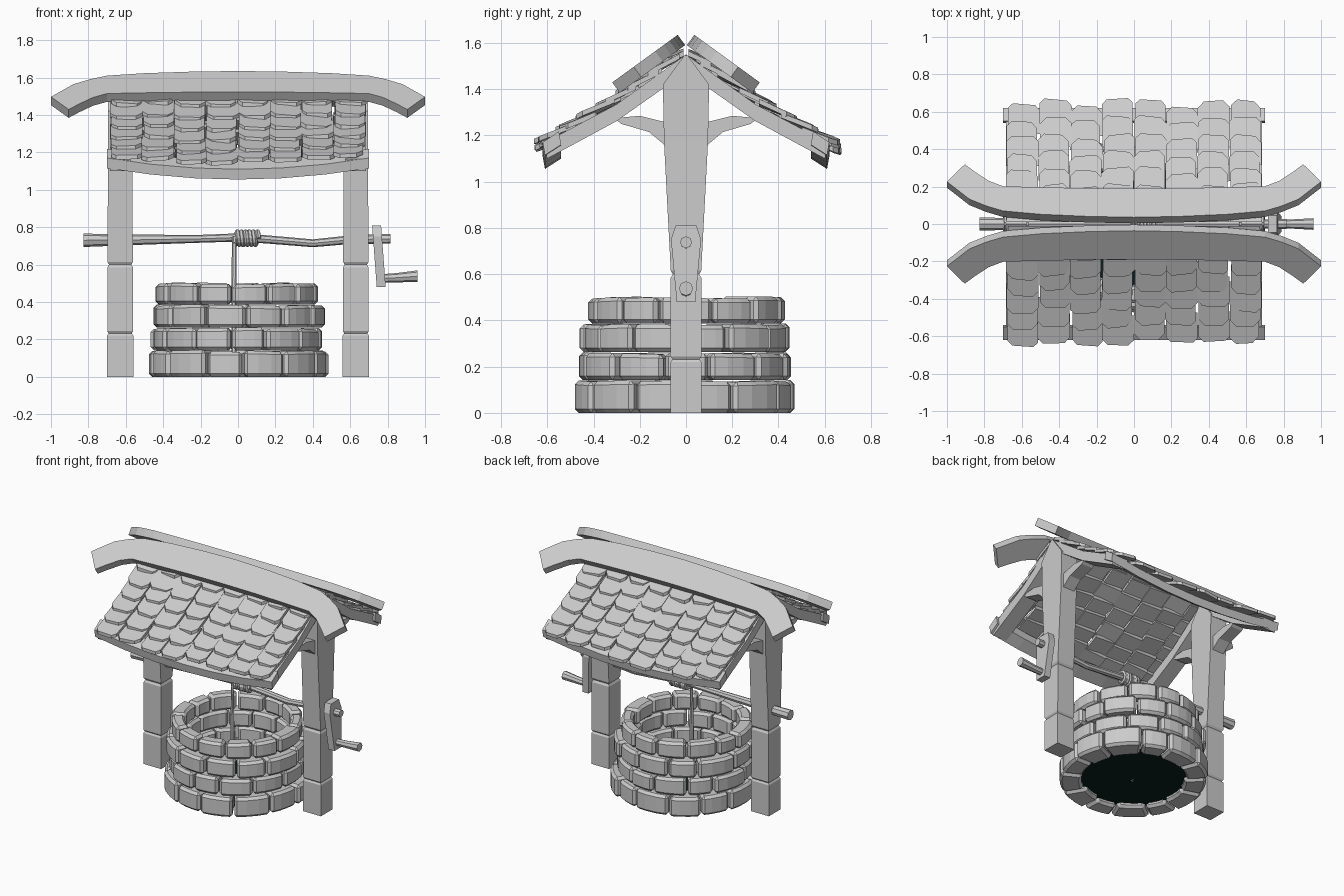
import bpy, bmesh, math, random
from math import sin, cos, pi

random.seed(7)
jit = lambda a: random.uniform(-a, a)

if "Cube" in bpy.data.objects:
    bpy.data.objects.remove(bpy.data.objects["Cube"], do_unlink=True)


def material(name, rgb):
    m = bpy.data.materials.new(name)
    m.use_nodes = True
    m.diffuse_color = (*rgb, 1)
    node = m.node_tree.nodes["Principled BSDF"]
    node.inputs["Base Color"].default_value = (*rgb, 1)
    node.inputs["Roughness"].default_value = 0.9
    return m


grey = material("plain_grey", (0.6, 0.6, 0.6))
dark = material("dark_water", (0.003, 0.012, 0.012))


def loft(bm, rings):
    """Skin a row of equal rings and cap both ends."""
    loops = [[bm.verts.new(p) for p in ring] for ring in rings]
    n = len(loops[0])
    for a, b in zip(loops, loops[1:]):
        for i in range(n):
            bm.faces.new((a[i], a[(i + 1) % n], b[(i + 1) % n], b[i]))
    bm.faces.new(loops[0][::-1])
    bm.faces.new(loops[-1])


def finish(name, bm, mat=grey, bevel=0):
    bmesh.ops.recalc_face_normals(bm, faces=bm.faces[:])
    me = bpy.data.meshes.new(name)
    bm.to_mesh(me)
    bm.free()
    me.materials.append(mat)
    ob = bpy.data.objects.new(name, me)
    bpy.context.collection.objects.link(ob)
    if bevel:
        mod = ob.modifiers.new("worn_edges", "BEVEL")
        mod.width = bevel
        mod.segments = 1
        mod.limit_method = "ANGLE"
        mod.angle_limit = math.radians(35)
    return ob


def tube(bm, path, sides=8):
    """Rod running along x: path holds (x, y, z, radius)."""
    loft(bm, [[(x, y + r * cos(2 * pi * k / sides), z + r * sin(2 * pi * k / sides))
               for k in range(sides)] for x, y, z, r in path])


# Stone ring: four courses of worn curved blocks
bm = bmesh.new()
levels = [0, 0.14, 0.262, 0.385, 0.5]
radii = [0.478, 0.457, 0.455, 0.43]
COUNT, SEGS = 13, 3
for row, radius in enumerate(radii):
    step = 2 * pi / COUNT
    cuts = [(i + row * 0.5) * step + jit(0.07) for i in range(COUNT)]
    cuts.append(cuts[0] + 2 * pi)
    for a0, a1 in zip(cuts, cuts[1:]):
        ro, ri = radius + jit(0.012), 0.335 + jit(0.012)
        z0 = levels[row] + (0.002 if row else 0)
        z1 = levels[row + 1] - 0.002 + jit(0.005)
        tilt = jit(0.006)
        rings = []
        for k in range(SEGS + 1):
            a = a0 + 0.012 + (a1 - a0 - 0.024) * k / SEGS
            top = z1 + tilt * (k / SEGS - 0.5)
            rings.append([(r * cos(a), r * sin(a), z) for r, z in
                          ((ri, z0), (ro, z0), (ro, top), (ri, top))])
        loft(bm, rings)
finish("stone_ring", bm, bevel=0.017)

# Dark water disc
bm = bmesh.new()
bmesh.ops.create_circle(bm, cap_ends=True, segments=32, radius=0.37)
bmesh.ops.translate(bm, verts=bm.verts[:], vec=(0, 0, 0.03))
finish("water", bm, dark)

# Posts with grooves (height, half depth, half width), plus gable frames
post = [(0, .066, .07), (.22, .066, .07), (.232, .058, .062), (.244, .066, .069),
        (.585, .066, .068), (.6, .057, .06), (.615, .066, .068), (1.17, .095, .065),
        (1.42, .1, .065), (1.545, .008, .065)]
rafter = [(0, 1.55), (.3, 1.335), (.62, 1.165), (.6, 1.1), (.3, 1.262), (.09, 1.41), (0, 1.47)]
brace = [(.07, 1.14), (.08, 1.255), (.2, 1.285), (.31, 1.275), (.28, 1.25), (.16, 1.215)]
for side, label in ((1, "left"), (-1, "right")):
    cx = side * 0.63
    bm = bmesh.new()
    loft(bm, [[(cx + sx * hx, sy * hy, z) for sx, sy in ((-1, -1), (1, -1), (1, 1), (-1, 1))]
              for z, hy, hx in post])
    finish(label + "_post", bm)
    bm = bmesh.new()
    for face in (1, -1):
        for outline, half in ((rafter, 0.055), (brace, 0.045)):
            loft(bm, [[(cx + o, face * y, z) for y, z in outline] for o in (-half, half)])
    finish(label + "_gable_frame", bm)

# Sagging eave beams
section = [(.62, 1.11), (.55, 1.158), (.54, 1.1), (.61, 1.055)]
for face, label in ((-1, "front"), (1, "back")):
    bm = bmesh.new()
    loft(bm, [[(x, face * y, z + 0.06 * (x / 0.7) ** 2) for y, z in section]
              for x in (-.7, -.47, -.23, 0, .23, .47, .7)])
    finish(label + "_eave_beam", bm)


# Overlapping shingles with clipped lower corners
def roof_height(x, y):
    sag = 0.045 * (1 - (x / 0.7) ** 2) * y / 0.6
    return 1.555 - 0.625 * y - 0.02 * sin(pi * y / 0.65) - sag


COLS, ROWS, PITCH = 8, 7, 0.09
for face, label in ((-1, "front"), (1, "back")):
    bm = bmesh.new()
    for col in range(COLS):
        cx = -0.595 + col * 0.17
        shift = jit(0.018)
        for row in range(ROWS):
            low = 0.645 - row * PITCH + shift + jit(0.008)
            high = max(low - 0.16, 0.01)
            w = 0.083 + jit(0.004)
            x0, roll, skew = cx + jit(0.007), jit(0.08), jit(0.12)
            clip = 0.03 + jit(0.006)
            outline = [(-w, high), (w, high), (w, low - clip), (w - clip, low),
                       (clip - w, low), (-w, low - clip)]
            rings = []
            for thick in (0, 0.022):
                ring = []
                for u, y in outline:
                    lift = 0.03 * (y - high) / (low - high)
                    yy = y + skew * u * (y > high)
                    ring.append((x0 + u, face * yy,
                                 roof_height(cx, y) + lift + roll * u + thick))
                rings.append(ring)
            loft(bm, rings)
    finish(label + "_shingles", bm)

# Ridge boards: arched planks curling down the slope at their ends
SLOPE, THICK = math.radians(36), 0.055
half_edge = [(0, 0, .19), (.25, .006, .192), (.5, .02, .198), (.7, .042, .205)]
curl = [((.79, .075), (.775, .24)), ((.88, .12), (.85, .3)), ((1, .235), (.905, .35))]
stations = [((x, a), (x, b)) for x, a, b in half_edge] + curl
stations = [tuple((-x, s) for x, s in st) for st in stations[:0:-1]] + stations
for face, label in ((-1, "front"), (1, "back")):
    bm = bmesh.new()
    rings = []
    for inner, outer in stations:
        ring = []
        for (x, s), depth in ((inner, 0), (outer, 0), (outer, THICK), (inner, THICK)):
            y = 0.036 + s * cos(SLOPE) - depth * sin(SLOPE)
            z = 1.635 - s * sin(SLOPE) - depth * cos(SLOPE)
            ring.append((x, face * y, z))
        rings.append(ring)
    loft(bm, rings)
    finish(label + "_ridge_board", bm)

# Crooked axle
bm = bmesh.new()
tube(bm, [(-.825, 0, .73, .036), (-.57, 0, .732, .028), (-.2, 0, .738, .021), (0, 0, .745, .022),
          (.15, 0, .735, .022), (.4, 0, .714, .021), (.6, 0, .733, .023), (.815, 0, .738, .026)])
finish("axle", bm)

# Crank arm and handle
arm = [(-.04, .48), (.04, .48), (.065, .75), (.045, .81), (-.045, .81), (-.065, .75)]
bm = bmesh.new()
loft(bm, [[(x + 0.075 * (.81 - z), y, z) for y, z in arm] for x in (.717, .765)])
finish("crank_arm", bm)
bm = bmesh.new()
tube(bm, [(.75, 0, .525, .022), (.85, 0, .53, .025), (.96, 0, .538, .031)])
finish("crank_handle", bm)

# Rope: coil on the axle, then a straight drop into the well
TURNS, STEPS, R = 6, 12, 0.034
points = [(.11 - .13 * k / (TURNS * STEPS), -R * cos(2 * pi * k / STEPS),
           .741 + R * sin(2 * pi * k / STEPS)) for k in range(TURNS * STEPS + 1)]
points += [(-.021, -R, .4), (-.021, -R, .03)]
curve = bpy.data.curves.new("rope", "CURVE")
curve.dimensions = "3D"
curve.bevel_depth = 0.014
curve.bevel_resolution = 1
curve.use_fill_caps = True
spline = curve.splines.new("POLY")
spline.points.add(len(points) - 1)
for p, co in zip(spline.points, points):
    p.co = (*co, 1)
spline.use_smooth = False
curve.materials.append(grey)
rope = bpy.data.objects.new("rope", curve)
bpy.context.collection.objects.link(rope)
